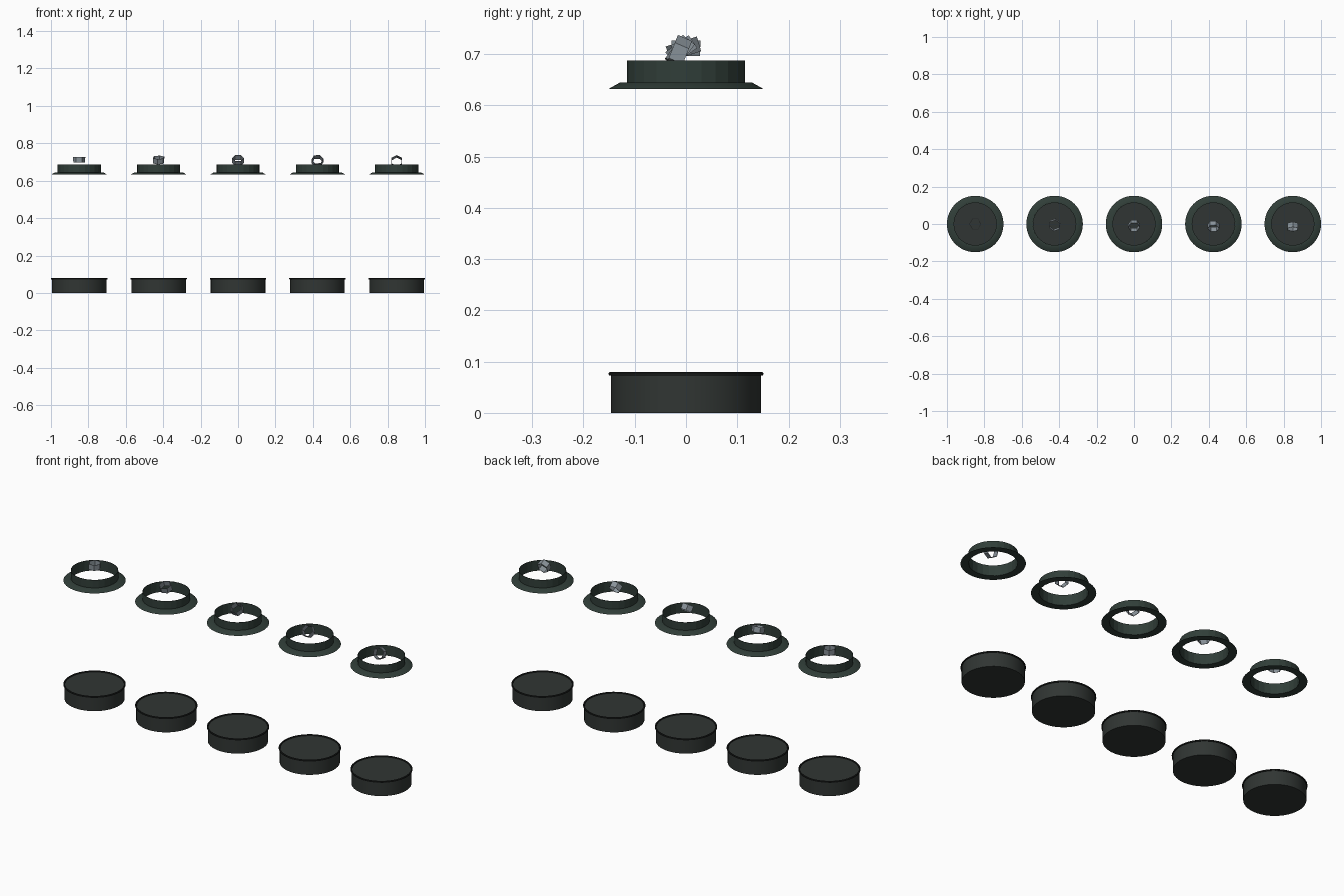
import bpy, bmesh, math
from mathutils import Matrix, Vector

if "Cube" in bpy.data.objects:
    bpy.data.objects.remove(bpy.data.objects["Cube"])


def material(name, rgb):
    m = bpy.data.materials.new(name)
    m.diffuse_color = (*rgb, 1)
    m.use_nodes = True
    m.node_tree.nodes["Principled BSDF"].inputs["Base Color"].default_value = m.diffuse_color
    return m


DARK = material("dark_body", (0.03, 0.036, 0.033))
BLACK = material("black_rim", (0.012, 0.014, 0.013))
GREEN = material("dark_green", (0.03, 0.048, 0.04))
STEEL = material("steel", (0.25, 0.29, 0.32))


def lathe(name, profile, sides, mat, closed=False, smooth=True):
    """Revolve an (r, z) profile about z; r = 0 ends make caps."""
    bm = bmesh.new()
    vs = [bm.verts.new((r, 0, z)) for r, z in profile]
    pairs = list(zip(vs, vs[1:])) + ([(vs[-1], vs[0])] if closed else [])
    edges = [bm.edges.new(p) for p in pairs]
    bmesh.ops.spin(bm, geom=vs + edges, axis=(0, 0, 1), cent=(0, 0, 0),
                   angle=2 * math.pi, steps=sides, use_duplicate=False)
    bmesh.ops.remove_doubles(bm, verts=bm.verts, dist=1e-5)
    bmesh.ops.recalc_face_normals(bm, faces=bm.faces)
    me = bpy.data.meshes.new(name)
    bm.to_mesh(me)
    bm.free()
    me.materials.append(mat)
    ob = bpy.data.objects.new(name, me)
    bpy.context.collection.objects.link(ob)
    if smooth:
        bpy.context.view_layer.objects.active = ob
        ob.select_set(True)
        bpy.ops.object.shade_smooth_by_angle(angle=math.radians(30))
        ob.select_set(False)
    return ob


tilts = [0, 18, 36, 53, 68]
spins = [0, 20, 0, 5, 30]

for i in range(5):
    x = (i - 2) * 0.4245

    # round base drum with a closed, slightly sunken top
    base = lathe(f"base_{i}", [(0, 0), (0.146, 0), (0.146, 0.075),
                               (0.143, 0.075), (0, 0.075)], 48, DARK)
    base.location.x = x

    # thin rim around the top of the drum
    rim = lathe(f"base_rim_{i}", [(0.146, 0.073), (0.150, 0.073), (0.151, 0.075),
                                  (0.151, 0.078), (0.149, 0.080), (0.144, 0.080),
                                  (0.143, 0.075)], 48, BLACK)
    rim.location.x = x

    # floating sloped flange
    flange = lathe(f"flange_{i}", [(0.115, 0.632), (0.151, 0.632), (0.128, 0.645),
                                   (0.115, 0.645)], 48, GREEN, closed=True)
    flange.location.x = x

    # faceted open collar standing on the flange
    collar = lathe(f"collar_{i}", [(0.1155, 0.632), (0.1155, 0.687), (0.1135, 0.687),
                                   (0.1135, 0.632)], 24, GREEN, closed=True, smooth=False)
    collar.location.x = x

    # hexagonal sleeve, tipped further forward on each unit
    nut = lathe(f"hex_sleeve_{i}", [(0.0315, 0), (0.0325, 0.030), (0.0305, 0.030),
                                    (0.0295, 0)], 6, STEEL, closed=True, smooth=False)
    nut.matrix_world = (Matrix.Translation(Vector((x, 0, 0.696)))
                        @ Matrix.Rotation(math.radians(tilts[i]), 4, 'X')
                        @ Matrix.Rotation(math.radians(spins[i]), 4, 'Z'))
